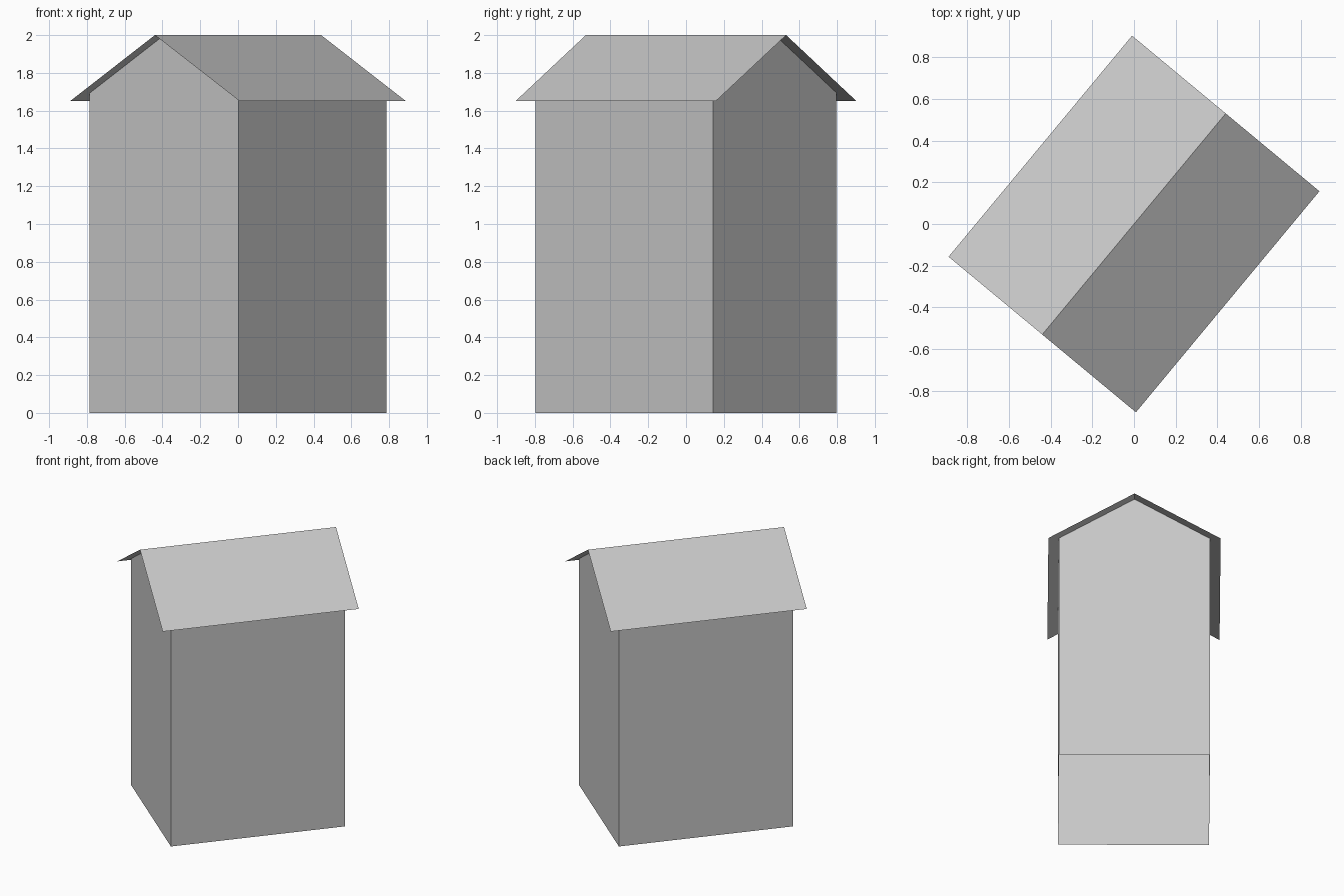
import bpy
import math

if "Cube" in bpy.data.objects:
    bpy.data.objects.remove(bpy.data.objects["Cube"])

HALF_LEN, HALF_WID = 0.612, 0.512     # walls: along and across the ridge
ROOF_LEN, ROOF_WID = 0.689, 0.584     # roof, with overhang
RIDGE_Z, EAVE_Z = 2.0, 1.65
TURN = math.atan2(0.53, 0.44)         # direction of the ridge in plan

# height where the walls meet the roof sheet
wall_z = RIDGE_Z - (RIDGE_Z - EAVE_Z) * HALF_WID / ROOF_WID

grey = bpy.data.materials.new("light_grey")
grey.diffuse_color = (0.58, 0.58, 0.58, 1)
grey.use_nodes = True
grey.node_tree.nodes["Principled BSDF"].inputs["Base Color"].default_value = grey.diffuse_color


def add_part(name, verts, faces):
    c, s = math.cos(TURN), math.sin(TURN)
    mesh = bpy.data.meshes.new(name)
    mesh.from_pydata([(x * c - y * s, x * s + y * c, z) for x, y, z in verts], [], faces)
    mesh.materials.append(grey)
    obj = bpy.data.objects.new(name, mesh)
    bpy.context.collection.objects.link(obj)
    return obj


# walls: two gable ends joined by two long sides, open underneath
gable = [(-HALF_WID, 0), (HALF_WID, 0), (HALF_WID, wall_z), (0, RIDGE_Z), (-HALF_WID, wall_z)]
ends = [(x, y, z) for x in (HALF_LEN, -HALF_LEN) for y, z in gable]
add_part("walls", ends, [(0, 1, 2, 3, 4), (9, 8, 7, 6, 5), (1, 6, 7, 2), (5, 0, 4, 9)])

# roof: thin folded sheet with two slopes
fold = [(-ROOF_WID, EAVE_Z), (0, RIDGE_Z), (ROOF_WID, EAVE_Z)]
sheet = [(x, y, z) for x in (-ROOF_LEN, ROOF_LEN) for y, z in fold]
add_part("roof", sheet, [(0, 3, 4, 1), (1, 4, 5, 2)])
